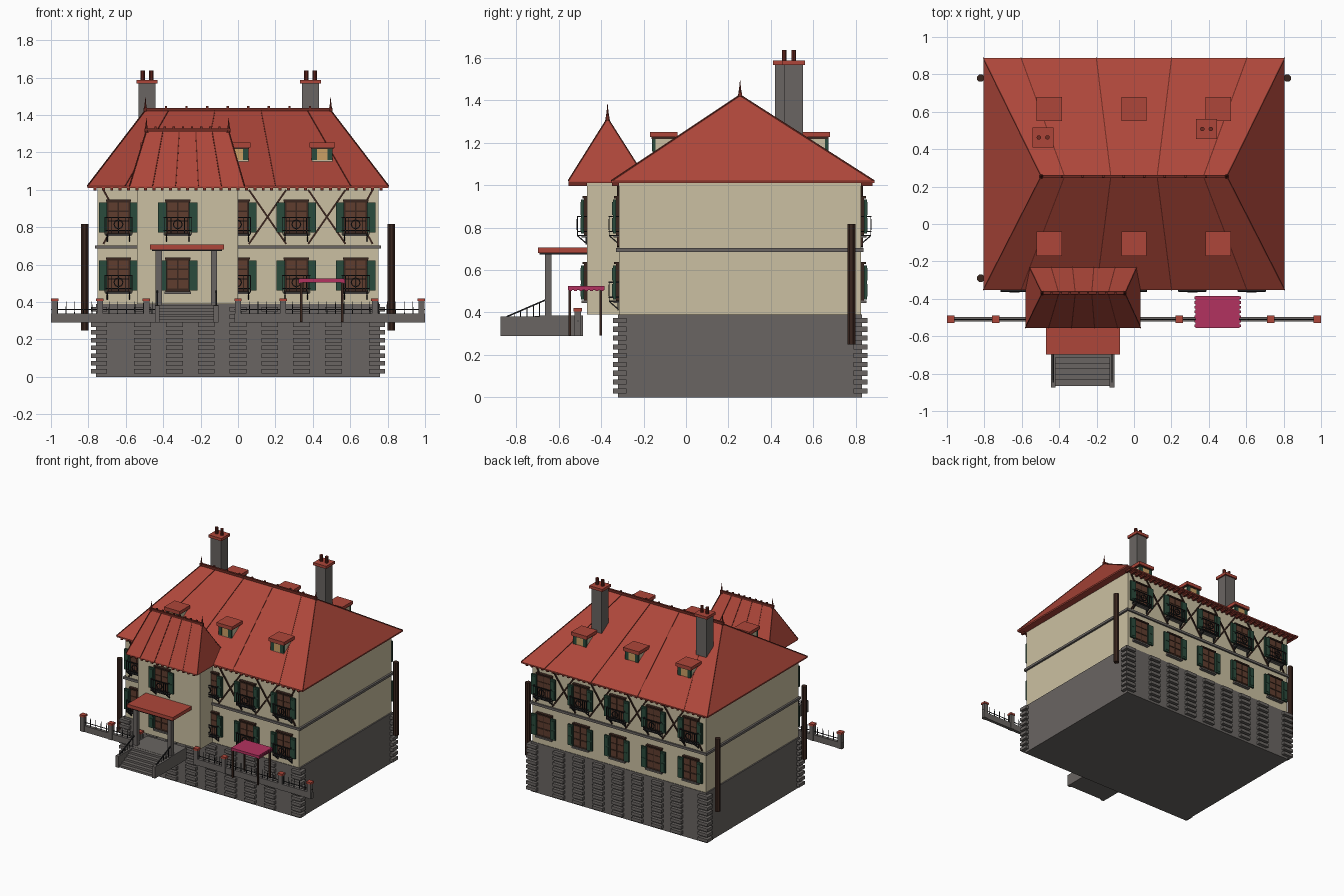
import bpy, bmesh, math
from mathutils import Vector, Matrix

cube = bpy.data.objects.get("Cube")
if cube:
    bpy.data.objects.remove(cube, do_unlink=True)

COLOURS = {
    "roof_red": (.42, .062, .042), "trim_red": (.16, .024, .016),
    "plaster": (.60, .53, .36), "stone_grey": (.142, .13, .122),
    "shutter_green": (.023, .07, .045), "window_brown": (.115, .048, .028),
    "timber_brown": (.042, .019, .013), "iron_black": (.015, .015, .017),
    "dormer_tan": (.60, .35, .13), "awning_pink": (.45, .032, .115)}
MATS = {}
for name, rgb in COLOURS.items():
    m = bpy.data.materials.new(name)
    m.use_nodes = True
    m.diffuse_color = (*rgb, 1)
    m.node_tree.nodes["Principled BSDF"].inputs["Base Color"].default_value = (*rgb, 1)
    MATS[name] = m


class Part:
    """Collects simple solids into one named mesh."""

    def __init__(self, name, *mats):
        self.name, self.mats, self.bm = name, mats, bmesh.new()

    def paint(self, verts, mat):
        for f in {f for v in verts for f in v.link_faces}:
            f.material_index = mat

    def box(self, x, y, z, mat=0):
        lo, hi = Vector((x[0], y[0], z[0])), Vector((x[1], y[1], z[1]))
        mtx = Matrix.Translation((lo + hi) / 2) @ Matrix.Diagonal((*(hi - lo), 1))
        self.paint(bmesh.ops.create_cube(self.bm, size=1, matrix=mtx)["verts"], mat)

    def rod(self, p, q, r, mat=0, sides=4, r2=None):
        p, q = Vector(p), Vector(q)
        d = q - p
        mtx = Matrix.Translation((p + q) / 2) @ d.to_track_quat('Z', 'Y').to_matrix().to_4x4()
        mtx = mtx @ Matrix.Rotation(math.pi / sides, 4, 'Z')
        out = bmesh.ops.create_cone(self.bm, cap_ends=True, segments=sides, radius1=r,
                                    radius2=r if r2 is None else r2, depth=d.length, matrix=mtx)
        self.paint(out["verts"], mat)

    def mesh(self):
        me = bpy.data.meshes.new(self.name)
        bmesh.ops.recalc_face_normals(self.bm, faces=self.bm.faces)
        self.bm.to_mesh(me)
        self.bm.free()
        for m in self.mats:
            me.materials.append(MATS[m])
        return me

    def done(self):
        return place(self.name, self.mesh())


def place(name, me, loc=(0, 0, 0), turn=0):
    ob = bpy.data.objects.new(name, me)
    ob.location, ob.rotation_euler.z = loc, turn
    bpy.context.collection.objects.link(ob)
    return ob


def around(c, half):
    return (c - half, c + half)


FRONT, BACK, MID, TOWER = -.317, .826, .255, -.467
WINDOWS = [i * .317 - .005 for i in range(-2, 3)]

# Foundation with rows of projecting stone blocks
p = Part("foundation", "stone_grey")
p.box((-.76, .76), (FRONT - .004, BACK + .004), (0, .39))
for row in range(9):
    z = around(.03 + row * .0415, .012)
    for col in range(-4, 5):
        x = around(col * .17, .045)
        if abs(col) == 4:
            x = tuple(sorted((math.copysign(.70, col), math.copysign(.786, col))))
        for y in ((-.345, -.28), (.79, .855)):
            p.box(x, y, z)
p.done()

# Walls and belt course
p = Part("main_walls", "plaster")
p.box((-.75, .75), (FRONT, BACK), (.385, 1.015))
p.done()
p = Part("tower_walls", "plaster")
p.box((-.54, 0), (TOWER, FRONT + .02), (.39, 1.015))
p.done()
p = Part("belt_course", "stone_grey")
p.box((-.765, .765), (FRONT - .012, BACK + .012), (.685, .703))
p.done()


def hip_roof(name, x, y, z, ridge_x, ridge_y, top, seams, nubs):
    """Hipped roof with seams, ridge bar, nubs and finials."""
    p = Part(name, "roof_red")
    rings = [[p.bm.verts.new((a, b, h)) for a, b in
              ((x[0], y[0]), (x[1], y[0]), (x[1], y[1]), (x[0], y[1]))] for h in (z - .01, z)]
    r0, r1 = [p.bm.verts.new((a, ridge_y, top)) for a in ridge_x]
    low, (a, b, c, d) = rings
    for f in (low, (a, b, r1, r0), (b, c, r1), (c, d, r0, r1), (d, a, r0)):
        p.bm.faces.new(f)
    for i in range(4):
        j = (i + 1) % 4
        p.bm.faces.new((low[i], low[j], rings[1][j], rings[1][i]))
    p.done()
    t = Part(name + "_trim", "trim_red")
    for s in seams:
        at = lambda r: r[0] + (r[1] - r[0]) * s
        for edge in y:
            t.rod((at(x), edge, z), (at(ridge_x), ridge_y, top), .004)
    for a, ex in zip(ridge_x, x):
        for edge in y:
            t.rod((ex, edge, z), (a, ridge_y, top), .004)
        t.rod((a, ridge_y, top - .01), (a, ridge_y, top + .025), .012, sides=8, r2=.006)
        t.rod((a, ridge_y, top + .02), (a, ridge_y, top + .068), .006, sides=8, r2=.001)
    t.box((ridge_x[0] - .01, ridge_x[1] + .01), around(ridge_y, .008), (top - .005, top + .013))
    for i in range(1, nubs):
        c = ridge_x[0] + (ridge_x[1] - ridge_x[0]) * i / nubs
        t.box(around(c, .006), around(ridge_y, .006), (top, top + .023))
    t.done()


hip_roof("main_roof", (-.805, .805), (-.353, .888), 1.02, (-.495, .495), MID, 1.425,
         (.125, .375, .625, .875), 9)
hip_roof("tower_roof", (-.58, .035), (-.555, -.183), 1.02, (-.49, -.05), -.37, 1.315,
         (.2, .4, .6, .8), 9)

# Rafter ends under the eaves
p = Part("rafter_ends", "trim_red")
for i in range(35):
    x = -.765 + i * .045
    p.box(around(x, .008), (BACK, .88), (.997, 1.012))
    if not -.56 < x < .01:
        p.box(around(x, .008), (-.35, FRONT), (.997, 1.012))
    else:
        p.box(around(x, .008), (-.553, TOWER), (.997, 1.012))
p.done()

# Dormers, cap and shuttered window facing outward
p = Part("dormer", "plaster", "roof_red", "shutter_green", "dormer_tan", "timber_brown")
p.box((-.055, .055), (-.05, .06), (1.1, 1.225))
p.box((-.068, .068), (-.065, .065), (1.227, 1.252), 1)
p.box((-.06, .06), (-.058, .06), (1.219, 1.228), 4)
p.box((-.028, .028), (-.054, -.04), (1.158, 1.219), 3)
for s in (-.042, .042):
    p.box(around(s, .014), (-.056, -.04), (1.158, 1.219), 2)
me = p.mesh()
for x in (-.453, 0, .45):
    place("front_dormer", me, (x, -.105, 0))
    place("back_dormer", me, (x, .615, 0), math.pi)

# Chimneys with two pots each
for x, y in ((-.486, .463), (.388, .508)):
    p = Part("chimney", "stone_grey", "roof_red", "trim_red")
    p.box(around(x, .045), around(y, .043), (1.1, 1.567))
    p.box(around(x, .056), around(y, .053), (1.567, 1.588), 1)
    for dx in (-.023, .023):
        p.rod((x + dx, y, 1.58), (x + dx, y, 1.637), .012, 2, 10)
    p.done()

# Shuttered window, shared by every bay
p = Part("window", "window_brown", "timber_brown", "shutter_green", "stone_grey")
p.box((-.065, .065), (-.014, .01), (0, .185), 1)
for s in (-.029, .029):
    for z in (.045, .1, .15):
        p.box(around(s, .025), (-.018, 0), around(z, .022))
p.box((-.07, .07), (-.026, 0), (-.006, .006), 3)
p.box((-.068, .068), (-.022, 0), (.178, .188), 1)
for s in (-.083, .083):
    p.box(around(s, .022), (-.028, -.014), (.012, .172), 2)
    for z in (.055, .13):
        p.box(around(s, .015), (-.031, -.014), around(z, .03), 2)
window = p.mesh()

# Iron balcony with rosette and brackets
p = Part("balcony", "iron_black")
p.box((-.075, .075), (-.045, 0), (0, .006))
for z in (.022, .092):
    p.rod((-.073, -.045, z), (.073, -.045, z), .004)
    for s in (-.073, .073):
        p.rod((s, -.045, z), (s, 0, z), .004)
for i in range(-4, 5):
    x = i * .018
    if abs(i) != 1:
        p.rod((x, -.045, 0), (x, -.045, .094), .0025)
for i in range(8):
    a, b = i * math.pi / 4, (i + 1) * math.pi / 4
    p.rod((.024 * math.cos(a), -.046, .055 + .024 * math.sin(a)),
          (.024 * math.cos(b), -.046, .055 + .024 * math.sin(b)), .004)
for s in (-.06, .06):
    p.rod((s, -.043, 0), (s, 0, -.037), .004)
    p.rod((s, -.003, 0), (s, -.003, -.04), .004)
balcony = p.mesh()

for i, x in enumerate(WINDOWS):
    front = TOWER if i == 1 else FRONT
    for z in (.45, .76):
        place("front_window", window, (x, front, z))
        place("back_window", window, (-x, BACK, z), math.pi)
        if z > .5 or i != 1:
            place("front_balcony", balcony, (x, front, z))
    place("back_balcony", balcony, (-x, BACK, .76), math.pi)

# Crossed timber braces between upper windows
p = Part("timber_braces", "timber_brown")
for y in (FRONT - .003, BACK + .003):
    for c in (-.475, -.158, .158, .475):
        if y < 0 and c < 0:
            continue
        for s in (-.1, .1):
            p.rod((c - s, y, .71), (c + s, y, 1.0), .007)
    for e in (-1, 1):
        for z in (.71, 1.0):
            p.rod((e * .72, y, z), (e * .64, y, .855), .007)
p.done()

# Tall corner posts
p = Part("corner_posts", "timber_brown")
for x, y in ((.82, .78), (-.82, .78), (-.82, -.29)):
    p.rod((x, y, .248), (x, y, .818), .021, sides=8)
p.done()

# Porch with steps, columns, handrails and flat roof
p = Part("porch", "stone_grey", "roof_red", "iron_black")
p.box((-.445, -.105), (-.69, -.485), (.29, .385))
for i in range(6):
    p.box((-.42, -.13), (-.865 + i * .03, -.68), (.29, .306 + i * .0155))
for x in (-.432, -.118):
    p.box(around(x, .013), (-.875, -.68), (.29, .38))
    p.rod((x, -.845, .38), (x, -.655, .462), .005, 2)
    for i in range(7):
        y = -.84 + i * .03
        p.rod((x, y, .37), (x, y, .382 + i * .013), .003, 2)
for x in (-.423, -.128):
    p.box(around(x, .017), around(-.65, .016), (.38, .678))
p.box((-.46, -.085), (-.69, TOWER), (.672, .68), 2)
p.box((-.47, -.075), (-.698, TOWER), (.68, .707), 1)
p.done()

# Garden fence
p = Part("fence", "stone_grey", "roof_red", "iron_black")
for run in ((-1, -.445), (-.02, 1)):
    p.box(run, around(-.51, .012), (.29, .338))
    p.rod((run[0], -.51, .36), (run[1], -.51, .36), .003, 2)
    for i in range(int((run[1] - run[0]) / .046)):
        x = run[0] + .035 + i * .046
        p.rod((x, -.51, .33), (x, -.51, .402), .004, 2, r2=.002)
for x in (-.98, -.738, -.49, 0, .241, .732, .98):
    p.box(around(x, .016), around(-.51, .016), (.29, .407))
    p.box(around(x, .02), around(-.51, .02), (.405, .42), 1)
p.done()

# Pink awning with scalloped sides on four posts
p = Part("awning", "awning_pink", "timber_brown")
p.box((.33, .565), (-.556, -.385), (.505, .525))
for i in range(7):
    for x in (.33, .565):
        p.box(around(x, .006), around(-.545 + i * .025, .007), (.5, .522))
for x in (.338, .557):
    for y in (-.548, -.402):
        p.box(around(x, .006), around(y, .006), (.292, .51), 1)
p.done()
